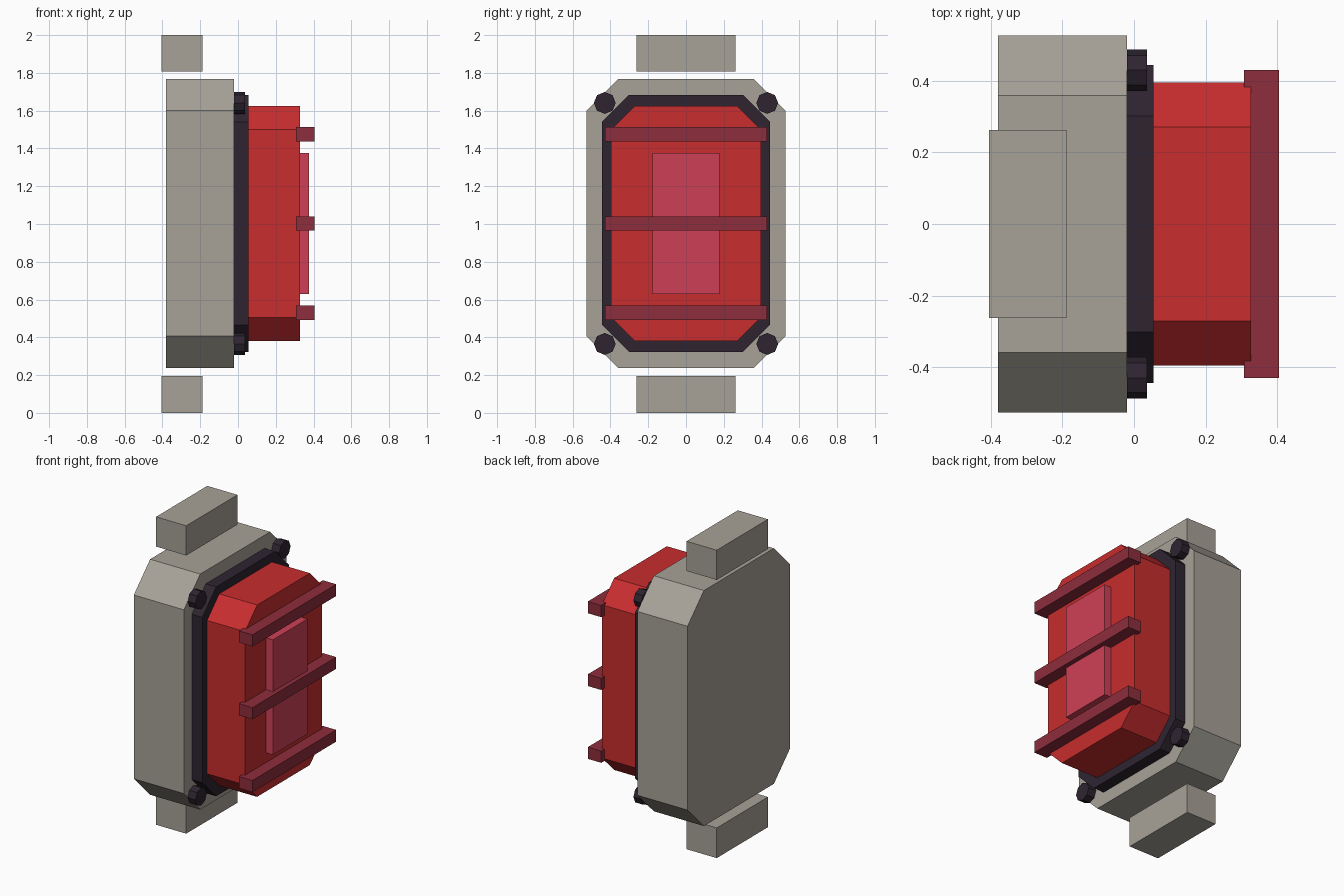
import bpy, bmesh, math

if "Cube" in bpy.data.objects:
    bpy.data.objects.remove(bpy.data.objects["Cube"])


def material(name, r, g, b):
    lin = [((c / 255 + 0.055) / 1.055) ** 2.4 for c in (r, g, b)]
    m = bpy.data.materials.new(name)
    m.diffuse_color = (*lin, 1)
    m.use_nodes = True
    m.node_tree.nodes["Principled BSDF"].inputs["Base Color"].default_value = m.diffuse_color
    return m


GREY = material("warm grey", 167, 162, 152)
DARK = material("dark plum", 46, 36, 48)
RED = material("red", 200, 45, 46)
MAROON = material("maroon", 141, 45, 60)
PINK = material("rose", 206, 64, 86)


def prism(name, profile, x0, x1, mat):
    """Extrude a (y, z) outline along x."""
    bm = bmesh.new()
    face = bm.faces.new([bm.verts.new((x0, y, z)) for y, z in profile])
    ext = bmesh.ops.extrude_face_region(bm, geom=[face])
    for v in ext["geom"]:
        if isinstance(v, bmesh.types.BMVert):
            v.co.x = x1
    bmesh.ops.recalc_face_normals(bm, faces=bm.faces)
    mesh = bpy.data.meshes.new(name)
    bm.to_mesh(mesh)
    bm.free()
    mesh.materials.append(mat)
    obj = bpy.data.objects.new(name, mesh)
    bpy.context.collection.objects.link(obj)
    return obj


def rect(w, z0, z1):
    return [(-w, z0), (w, z0), (w, z1), (-w, z1)]


def chamfered(w, z0, z1, c):
    return [(-w + c, z0), (w - c, z0), (w, z0 + c), (w, z1 - c),
            (w - c, z1), (-w + c, z1), (-w, z1 - c), (-w, z0 + c)]


def octagon(y, z, r):
    return [(y + r * math.cos(i * math.pi / 4), z + r * math.sin(i * math.pi / 4))
            for i in range(8)]


# Stacked chamfered slabs: housing, gasket, lens
prism("housing", chamfered(0.527, 0.238, 1.768, 0.168), -0.38, -0.02, GREY)
prism("gasket", chamfered(0.445, 0.323, 1.683, 0.143), -0.02, 0.055, DARK)
prism("lens", chamfered(0.396, 0.38, 1.626, 0.125), 0.055, 0.327, RED)
prism("lens_panel", rect(0.178, 0.63, 1.377), 0.32, 0.375, PINK)

# Guard bars across the lens
for i, z in enumerate((0.53, 1.003, 1.476)):
    prism(f"guard_bar_{i + 1}", rect(0.43, z - 0.038, z + 0.038), 0.308, 0.405, MAROON)

# Corner bolts
for y in (-0.43, 0.43):
    for z in (0.365, 1.641):
        prism("bolt", octagon(y, z, 0.058), -0.02, 0.036, DARK)

# Separate mounting blocks above and below the housing
prism("lower_mount", rect(0.263, 0, 0.196), -0.405, -0.188, GREY)
prism("upper_mount", rect(0.263, 1.807, 2.0), -0.405, -0.188, GREY)
